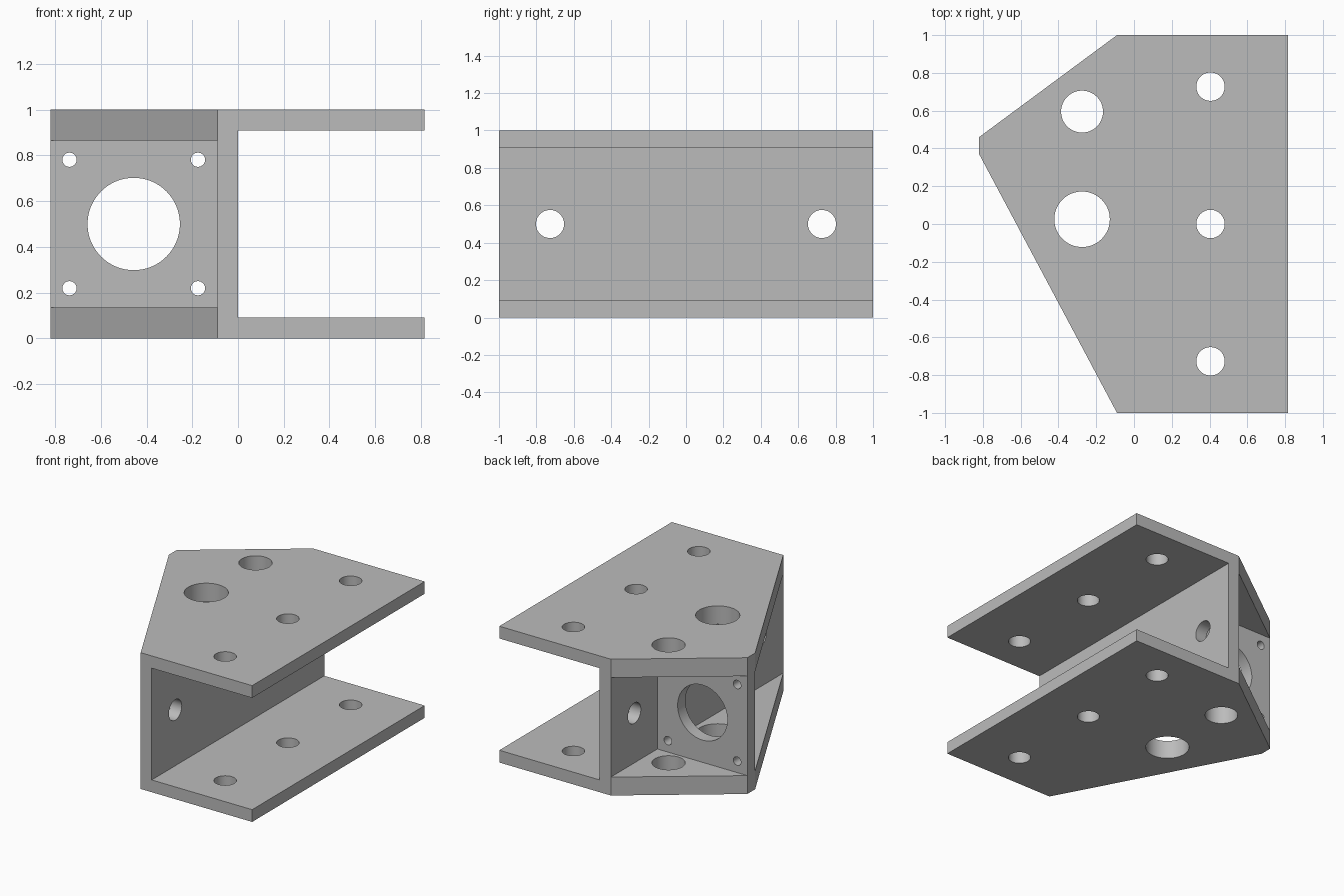
import bpy, bmesh, math
from mathutils import Matrix

if "Cube" in bpy.data.objects:
    bpy.data.objects.remove(bpy.data.objects["Cube"])

grey = bpy.data.materials.new("plain grey")
grey.diffuse_color = (0.5, 0.5, 0.5, 1)
grey.use_nodes = True
grey.node_tree.nodes["Principled BSDF"].inputs["Base Color"].default_value = grey.diffuse_color


def new_object(name, bm):
    bmesh.ops.recalc_face_normals(bm, faces=bm.faces)
    mesh = bpy.data.meshes.new(name)
    bm.to_mesh(mesh)
    bm.free()
    mesh.materials.append(grey)
    obj = bpy.data.objects.new(name, mesh)
    bpy.context.collection.objects.link(obj)
    return obj


def prism(name, outline, depth):
    """Extrude a closed outline of 3D points along the depth vector."""
    bm = bmesh.new()
    face = bm.faces.new([bm.verts.new(p) for p in outline])
    out = bmesh.ops.extrude_face_region(bm, geom=[face])
    verts = [g for g in out["geom"] if isinstance(g, bmesh.types.BMVert)]
    bmesh.ops.translate(bm, verts=verts, vec=depth)
    return new_object(name, bm)


def drill(bm, centre, axis, radius, length=0.26):
    """Add a cylinder along an axis to the hole cutter."""
    turn = {"x": Matrix.Rotation(math.pi / 2, 4, "Y"),
            "y": Matrix.Rotation(math.pi / 2, 4, "X"),
            "z": Matrix.Identity(4)}[axis]
    bmesh.ops.create_cone(bm, cap_ends=True, segments=64, radius1=radius,
                          radius2=radius, depth=length,
                          matrix=Matrix.Translation(centre) @ turn)


def boolean(target, tool, operation):
    mod = target.modifiers.new(operation.lower(), "BOOLEAN")
    mod.operation, mod.solver, mod.object = operation, "EXACT", tool
    bpy.context.view_layer.objects.active = target
    bpy.ops.object.modifier_apply(modifier=mod.name)
    bpy.data.objects.remove(tool)


T = 0.09          # channel wall thickness
P = 0.135         # motor end plate thickness
L, R = -0.82, 0.815

# C-shaped channel with its open side facing +x
section = [(-T, 0), (R, 0), (R, T), (0, T), (0, 1 - T), (R, 1 - T), (R, 1), (-T, 1)]
bracket = prism("channel_bracket", [(x, -1, z) for x, z in section], (0, 2, 0))

# Tapered top and bottom plates, reaching slightly into the web
plan = [(-T, -1), (-T / 2, -1), (-T / 2, 1), (-T, 1), (L, 0.46), (L, 0.37)]
for name, z in (("lower_plate", 0), ("upper_plate", 1 - P)):
    boolean(bracket, prism(name, [(x, y, z) for x, y in plan], (0, 0, P)), "UNION")

# Upright mounting wall between the plates
wall = [(L, 0.37, P / 2), (-T / 2, 0.37, P / 2),
        (-T / 2, 0.37, 1 - P / 2), (L, 0.37, 1 - P / 2)]
boolean(bracket, prism("mounting_wall", wall, (0, 0.09, 0)), "UNION")

# Holes
cut = bmesh.new()
for z in (P / 2, 1 - P / 2):
    for y in (-0.727, 0, 0.727):
        drill(cut, (0.405, y, z), "z", 0.075)          # flange bolt holes
    drill(cut, (-0.275, 0.595, z), "z", 0.111)         # plate holes
    drill(cut, (-0.275, 0.025, z), "z", 0.147)
for y in (-0.727, 0.727):
    drill(cut, (-T / 2, y, 0.5), "x", 0.075)           # web bolt holes
drill(cut, (-0.456, 0.415, 0.5), "y", 0.202)           # large wall opening
for x in (-0.737, -0.175):
    for z in (0.219, 0.781):
        drill(cut, (x, 0.415, z), "y", 0.031)          # wall screw holes
boolean(bracket, new_object("hole_cutter", cut), "DIFFERENCE")

bpy.ops.object.select_all(action="DESELECT")
bracket.select_set(True)
bpy.context.view_layer.objects.active = bracket
bpy.ops.object.shade_smooth_by_angle(angle=math.radians(20))
